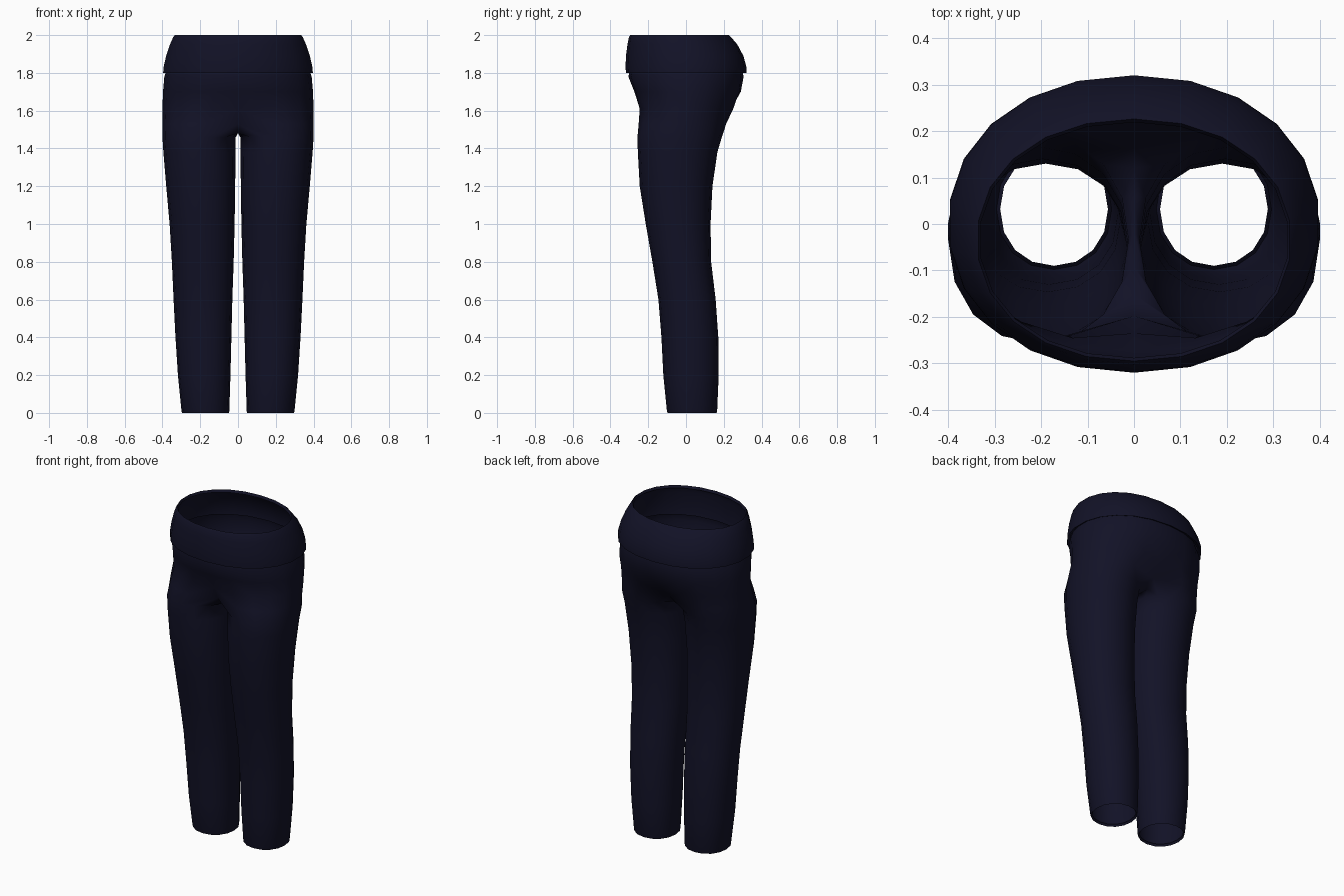
import bpy, bmesh, math

if "Cube" in bpy.data.objects:
    bpy.data.objects.remove(bpy.data.objects["Cube"])

navy = bpy.data.materials.new("dark navy cloth")
navy.diffuse_color = (0.006, 0.006, 0.02, 1)
navy.use_nodes = True
navy.node_tree.nodes["Principled BSDF"].inputs["Base Color"].default_value = navy.diffuse_color

OUT, RING = 11, 16   # outer vertices per half hip ring, vertices per leg ring


def spow(v, p):
    return math.copysign(abs(v) ** p, v)


def oval(a, x0, x1, y0, y1, e=0.94):
    """Point on a slightly squared oval filling the given box."""
    return ((x0 + x1) / 2 + (x1 - x0) / 2 * spow(math.cos(a), e),
            (y0 + y1) / 2 + (y1 - y0) / 2 * spow(math.sin(a), e))


def hip_ring(z, rx, y0, y1, pull=0.0):
    """Half ring from centre front round the side to centre back."""
    pts = []
    for i in range(OUT):
        x, y = oval(-math.pi / 2 + math.pi * i / (OUT - 1), -rx, rx, y0, y1)
        if i in (0, OUT - 1):
            x = 0.0
            y += pull if i == 0 else -pull
        pts.append((x, y, z))
    return pts


def leg_ring(z, x0, x1, y0, y1):
    """Full ring; the first OUT vertices line up with the hip rings."""
    start = -math.pi * (OUT - 1) / RING
    return [(*oval(start + 2 * math.pi * i / RING, x0, x1, y0, y1), z)
            for i in range(RING)]


def crotch_ring():
    """Hip outline outside, seam on the centre plane inside."""
    hip = hip_ring(1.53, 0.40, -0.255, 0.22)
    leg = leg_ring(1.53, 0.0, 0.40, -0.255, 0.215)
    pts = []
    for i, (x, y, z) in enumerate(leg):
        if i in (0, OUT - 1):
            pts.append((0, y * 0.83, 1.53))
        elif i < OUT:
            pts.append((0.4 * hip[i][0] + 0.6 * x, 0.4 * hip[i][1] + 0.6 * y, z))
        else:
            pts.append((0, y * 0.8, 1.48))
    return pts


def bridge(bm, a, b, closed):
    n = min(len(a), len(b))
    for i in range(n if closed else n - 1):
        j = (i + 1) % n
        bm.faces.new((a[i], a[j], b[j], b[i]))


def finish(name, bm, angle):
    bmesh.ops.recalc_face_normals(bm, faces=bm.faces)
    me = bpy.data.meshes.new(name)
    bm.to_mesh(me)
    bm.free()
    me.materials.append(navy)
    ob = bpy.data.objects.new(name, me)
    bpy.context.collection.objects.link(ob)
    bpy.ops.object.select_all(action='DESELECT')
    ob.select_set(True)
    bpy.context.view_layer.objects.active = ob
    bpy.ops.object.shade_smooth_by_angle(angle=math.radians(angle))
    return ob


# Trousers: hips and one leg, mirrored
hips = [(1.82, 0.375, -0.295, 0.295, 0), (1.78, 0.39, -0.305, 0.305, 0),
        (1.70, 0.397, -0.278, 0.295, 0.005), (1.61, 0.40, -0.257, 0.262, 0.022)]
legs = [(1.46, 0.012, 0.40, -0.257, 0.19), (1.38, 0.013, 0.395, -0.255, 0.166),
        (1.20, 0.015, 0.38, -0.245, 0.14), (1.00, 0.018, 0.362, -0.213, 0.13),
        (0.80, 0.023, 0.35, -0.178, 0.133), (0.60, 0.03, 0.341, -0.146, 0.157),
        (0.40, 0.035, 0.331, -0.13, 0.171), (0.20, 0.04, 0.318, -0.12, 0.173),
        (0.01, 0.046, 0.299, -0.101, 0.165), (0.0, 0.048, 0.296, -0.098, 0.162),
        (0.012, 0.056, 0.288, -0.09, 0.154)]
bm = bmesh.new()
rows = [hip_ring(*h) for h in hips] + [crotch_ring()] + [leg_ring(*l) for l in legs]
rows = [[bm.verts.new(p) for p in r] for r in rows]
for a, b in zip(rows, rows[1:]):
    bridge(bm, a, b, len(a) == RING)
trousers = finish("trousers", bm, 60)
mirror = trousers.modifiers.new("mirror", 'MIRROR')
mirror.use_clip = True
mirror.merge_threshold = 0.0005
# keep smoothing after the mirror
trousers.modifiers.move(len(trousers.modifiers) - 1, 0)

# Folded waistband with a lip under its lower edge and a turned-in top
band = [(1.81, 0.383, -0.30, 0.30), (1.80, 0.40, -0.318, 0.32),
        (1.83, 0.398, -0.32, 0.32), (1.89, 0.384, -0.318, 0.304),
        (1.95, 0.364, -0.31, 0.272), (1.99, 0.346, -0.302, 0.238),
        (2.00, 0.338, -0.295, 0.226), (1.985, 0.332, -0.288, 0.219)]
bm = bmesh.new()
rows = []
for z, rx, y0, y1 in band:
    rows.append([bm.verts.new((*oval(math.pi / 2 + 2 * math.pi * i / 22, -rx, rx, y0, y1), z))
                 for i in range(22)])
for a, b in zip(rows, rows[1:]):
    bridge(bm, a, b, True)
finish("waistband", bm, 50)
